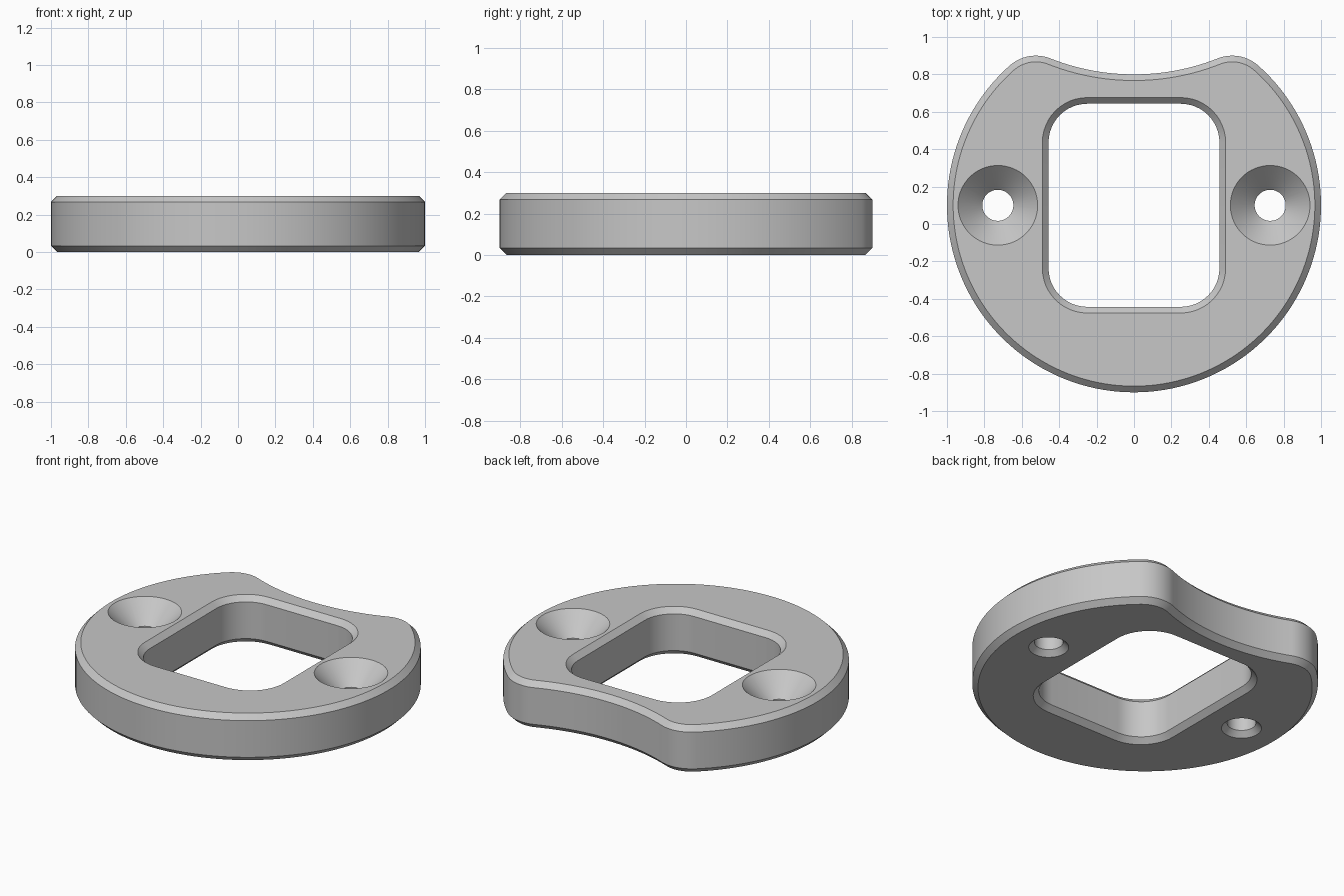
import bpy, bmesh
from math import pi, sin, cos, atan2, hypot

cube = bpy.data.objects.get("Cube")
if cube:
    bpy.data.objects.remove(cube, do_unlink=True)

HEIGHT, CHAMFER, MID_Y, OVER = 0.30, 0.033, 0.10, 0.02

grey = bpy.data.materials.new("plain grey")
grey.use_nodes = True
colour = (0.57, 0.57, 0.57, 1)
grey.diffuse_color = colour
grey.node_tree.nodes["Principled BSDF"].inputs["Base Color"].default_value = colour


def arc(cx, cy, radius, start, end, steps):
    """Points along an arc, without its last point."""
    angles = [start + (end - start) * i / steps for i in range(steps)]
    return [(cx + radius * cos(a), cy + radius * sin(a)) for a in angles]


def loft(name, levels):
    """Closed solid through (outline, z) levels from bottom to top."""
    bm = bmesh.new()
    rings = [[bm.verts.new((x, y, z)) for x, y in pts] for pts, z in levels]
    n = len(rings[0])
    for low, high in zip(rings, rings[1:]):
        for i in range(n):
            j = (i + 1) % n
            bm.faces.new((low[i], low[j], high[j], high[i]))
    bm.faces.new(rings[0][::-1])
    bm.faces.new(rings[-1])
    bmesh.ops.recalc_face_normals(bm, faces=bm.faces)
    mesh = bpy.data.meshes.new(name)
    bm.to_mesh(mesh)
    bm.free()
    mesh.materials.append(grey)
    obj = bpy.data.objects.new(name, mesh)
    bpy.context.collection.objects.link(obj)
    return obj


def body_outline(inset):
    """Disc with a hollow notch at the back between two rounded horns."""
    horn_r, horn_x, horn_y = 0.21, 0.525, 0.69
    notch_r, notch_y = 1.218, 2.018
    a = atan2(horn_y - MID_Y, horn_x)
    t = atan2(horn_x, notch_y - horn_y)
    return (arc(0, MID_Y, 1 - inset, pi - a, 2 * pi + a, 120)
            + arc(horn_x, horn_y, horn_r - inset, a, pi / 2 + t, 16)
            + arc(0, notch_y, notch_r + inset, -pi / 2 + t, -pi / 2 - t, 24)
            + arc(-horn_x, horn_y, horn_r - inset, pi / 2 - t, pi - a, 16))


def window_outline(grow):
    """Rounded rectangle."""
    r, x, y = 0.207, 0.25, 0.336
    points = []
    for i, (sx, sy) in enumerate([(1, 1), (-1, 1), (-1, -1), (1, -1)]):
        start = i * pi / 2
        cx, cy, radius = sx * x, MID_Y + sy * y, r + grow
        points += arc(cx, cy, radius, start, start + pi / 2, 12)
        points.append((cx + radius * cos(start + pi / 2), cy + radius * sin(start + pi / 2)))
    return points


# Plate with chamfered top and bottom rims
plate = loft("plate", [(body_outline(CHAMFER), 0), (body_outline(0), CHAMFER),
                       (body_outline(0), HEIGHT - CHAMFER), (body_outline(CHAMFER), HEIGHT)])

# Window cutter, flared at both ends
flare = CHAMFER + OVER
cutters = [loft("window_cutter", [(window_outline(flare), -OVER), (window_outline(0), CHAMFER),
                                  (window_outline(0), HEIGHT - CHAMFER),
                                  (window_outline(flare), HEIGHT + OVER)])]

# Countersunk screw hole cutters
HOLE_R, SINK = 0.083, 0.13
for side, x in (("left", 0.728), ("right", -0.728)):
    def ring(radius):
        return arc(x, MID_Y, radius, 0, 2 * pi, 64)
    cutters.append(loft(side + "_screw_hole_cutter", [
        (ring(HOLE_R + flare), -OVER), (ring(HOLE_R), CHAMFER),
        (ring(HOLE_R), HEIGHT - SINK), (ring(HOLE_R + SINK + OVER), HEIGHT + OVER)]))

# Cut the openings, then drop the cutters
bpy.ops.object.select_all(action='DESELECT')
bpy.context.view_layer.objects.active = plate
plate.select_set(True)
for cutter in cutters:
    cutter.hide_render = True
    cut = plate.modifiers.new(cutter.name, 'BOOLEAN')
    cut.operation = 'DIFFERENCE'
    cut.solver = 'EXACT'
    cut.object = cutter
    bpy.ops.object.modifier_apply(modifier=cut.name)
    bpy.data.objects.remove(cutter, do_unlink=True)

bpy.ops.object.shade_smooth_by_angle(angle=pi / 6)
